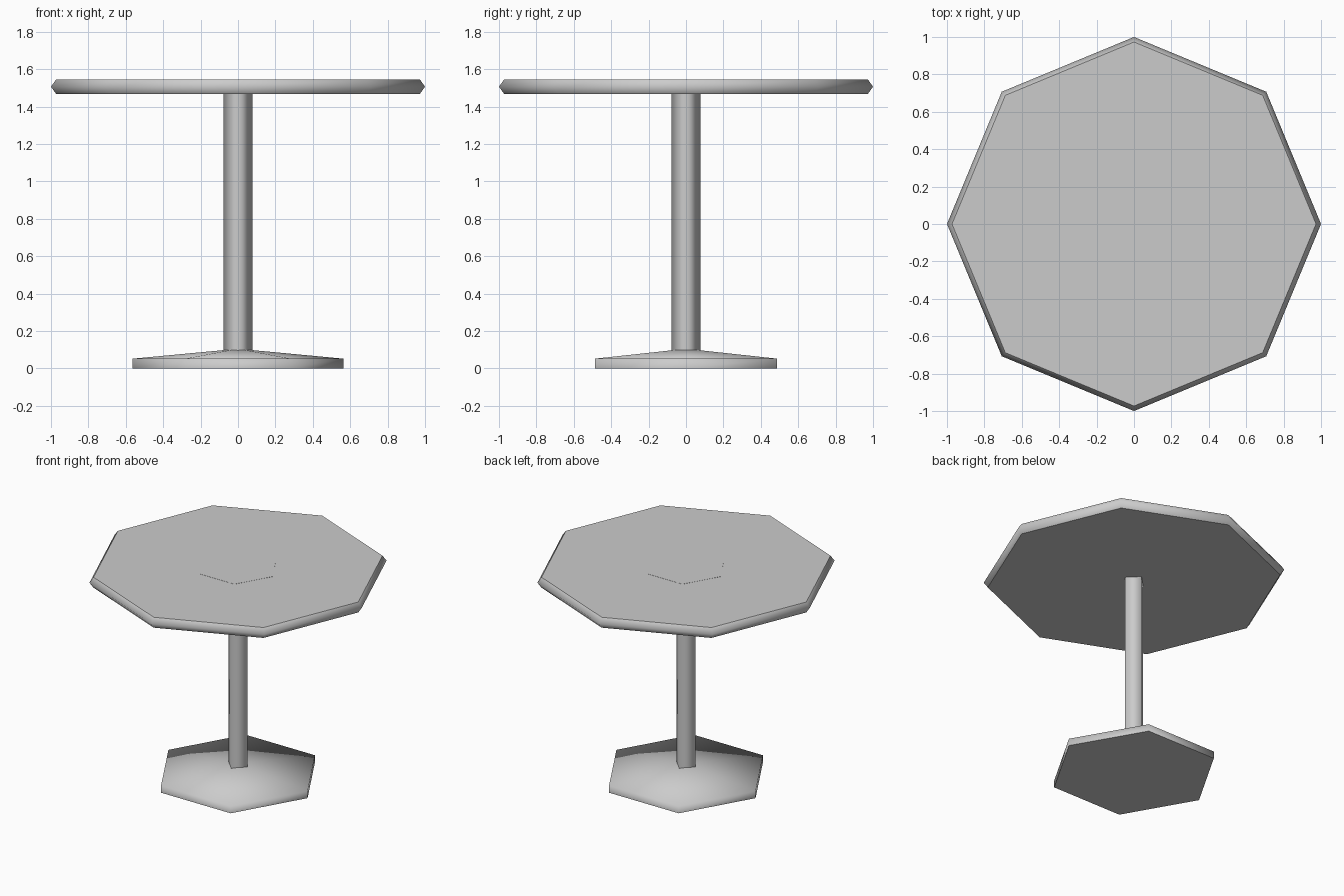
import bpy
import math

cube = bpy.data.objects.get("Cube")
if cube:
    bpy.data.objects.remove(cube, do_unlink=True)

grey = bpy.data.materials.new("plain_grey")
grey.use_nodes = True
colour = (0.6, 0.6, 0.6, 1)
grey.diffuse_color = colour
grey.node_tree.nodes["Principled BSDF"].inputs["Base Color"].default_value = colour


def lathe(name, sides, rings):
    """Stack polygon rings of (radius, height); radius 0 closes to a point."""
    verts, faces, loops = [], [], []
    for radius, z in rings:
        start = len(verts)
        count = sides if radius else 1
        for i in range(count):
            a = math.tau * i / sides
            verts.append((radius * math.cos(a), radius * math.sin(a), z))
        loops.append([start + i % count for i in range(sides)])
    for low, high in zip(loops, loops[1:]):
        for i in range(sides):
            j = (i + 1) % sides
            quad = [low[i], low[j], high[j], high[i]]
            faces.append(list(dict.fromkeys(quad)))
    # Flat caps keep the edge crisp against the smooth sides
    walls = len(faces)
    if rings[0][0]:
        faces.append(loops[0][::-1])
    if rings[-1][0]:
        faces.append(loops[-1])
    mesh = bpy.data.meshes.new(name)
    mesh.from_pydata(verts, [], faces)
    mesh.materials.append(grey)
    for poly in mesh.polygons:
        poly.use_smooth = poly.index < walls
    obj = bpy.data.objects.new(name, mesh)
    bpy.context.collection.objects.link(obj)
    return obj


# Octagonal top with a bevelled rim
lathe("table_top", 8, [(0.973, 1.468), (1.0, 1.506), (0.973, 1.544)])

# Inlaid mounting plate, tapering downwards inside the top
lathe("mounting_plate", 6, [(0, 1.495), (0.28, 1.52), (0.28, 1.545)])

# Four-sided column with its corners on the axes
lathe("column", 4, [(0.078, 0), (0.078, 1.5)])

# Hexagonal foot rising to a shallow point
lathe("base", 6, [(0.563, 0), (0.563, 0.052), (0, 0.105)])
